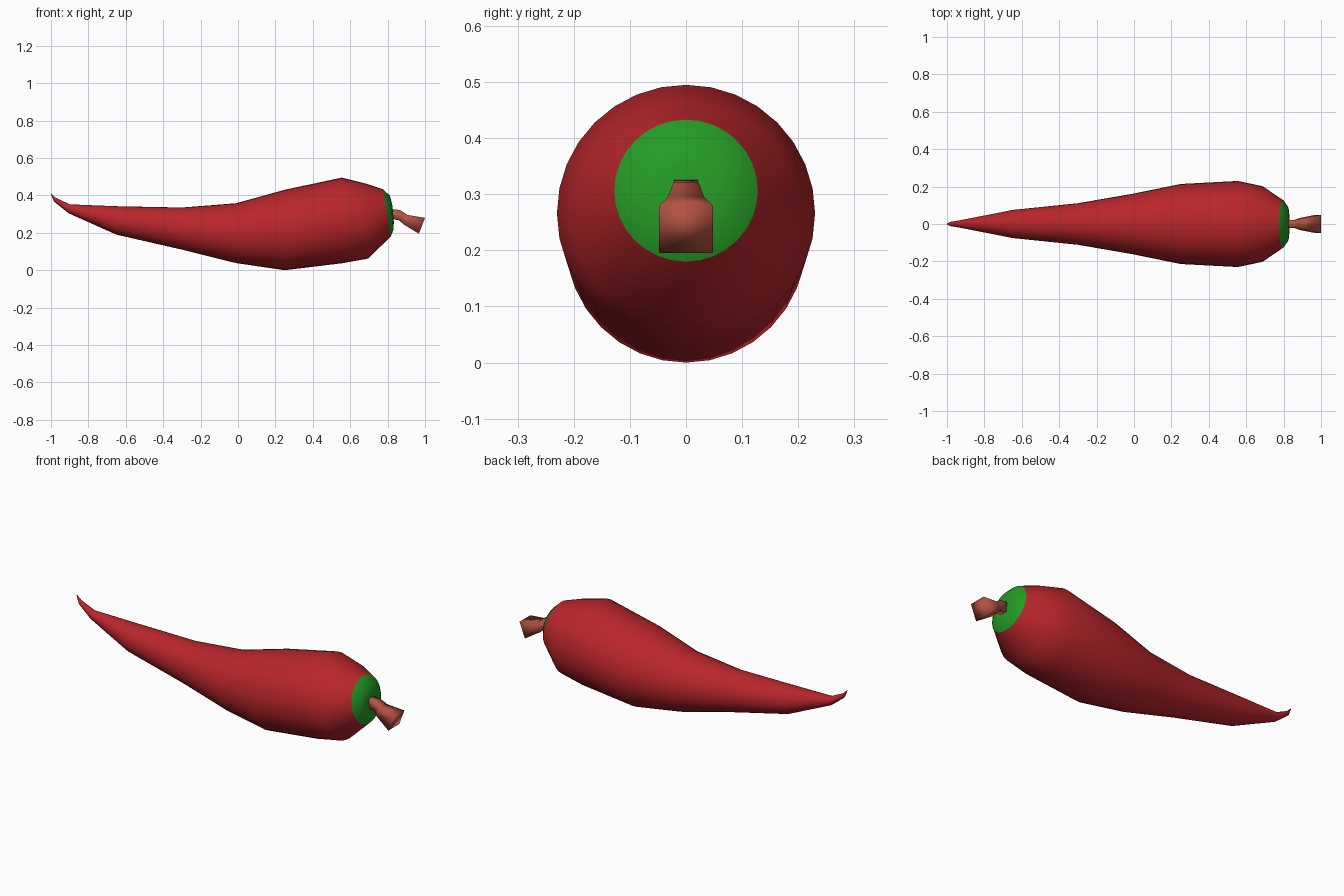
import bpy, math
from mathutils import Vector

if "Cube" in bpy.data.objects:
    bpy.data.objects.remove(bpy.data.objects["Cube"])


def material(name, color):
    m = bpy.data.materials.new(name)
    m.diffuse_color = (*color, 1)
    m.use_nodes = True
    m.node_tree.nodes["Principled BSDF"].inputs["Base Color"].default_value = m.diffuse_color
    return m


def loft(name, rings, sides, mat, caps, square=False):
    """Skin rings given as (top x, top z, bottom x, bottom z, half width)."""
    verts, faces = [], []
    k = math.sqrt(2) if square else 1
    for tx, tz, bx, bz, w in rings:
        mid = Vector(((tx + bx) / 2, 0, (tz + bz) / 2))
        up = Vector((tx - bx, 0, tz - bz)) / 2
        for i in range(sides):
            a = 2 * math.pi * (i + (0.5 if square else 0)) / sides
            verts.append(mid + up * k * math.cos(a)
                         + Vector((0, w * k * math.sin(a), 0)))
    n = len(rings)
    for r in range(n - 1):
        for i in range(sides):
            j = (i + 1) % sides
            faces.append((r * sides + i, (r + 1) * sides + i,
                          (r + 1) * sides + j, r * sides + j))
    if caps[0]:
        faces.append(tuple(range(sides)))
    if caps[1]:
        faces.append(tuple(reversed(range((n - 1) * sides, n * sides))))
    mesh = bpy.data.meshes.new(name)
    mesh.from_pydata(verts, [], faces)
    mesh.materials.append(mat)
    obj = bpy.data.objects.new(name, mesh)
    bpy.context.collection.objects.link(obj)
    # consistent outward normals, smooth all over
    bpy.ops.object.select_all(action='DESELECT')
    obj.select_set(True)
    bpy.context.view_layer.objects.active = obj
    bpy.ops.object.mode_set(mode='EDIT')
    bpy.ops.mesh.select_all(action='SELECT')
    bpy.ops.mesh.normals_make_consistent(inside=False)
    bpy.ops.object.mode_set(mode='OBJECT')
    bpy.ops.object.shade_smooth()
    return obj


red = material("pepper_red", (0.48, 0.019, 0.024))
green = material("calyx_green", (0.018, 0.33, 0.018))
brown = material("stem_brown", (0.45, 0.085, 0.055))

# Pepper flesh, from curled tip to shoulder
shoulder = (0.775, 0.433, 0.817, 0.18, 0.128)
loft("pepper_body", [
    (-1.00, 0.412, -1.00, 0.406, 0.003),
    (-0.975, 0.388, -0.983, 0.366, 0.012),
    (-0.90, 0.352, -0.905, 0.304, 0.025),
    (-0.65, 0.342, -0.65, 0.19, 0.075),
    (-0.30, 0.335, -0.30, 0.11, 0.111),
    (-0.01, 0.358, -0.01, 0.038, 0.161),
    (0.25, 0.43, 0.25, 0.0, 0.214),
    (0.555, 0.495, 0.555, 0.037, 0.23),
    (0.68, 0.464, 0.695, 0.062, 0.202),
    shoulder,
], 32, red, (True, False))

# Green cap closing the shoulder
loft("green_cap", [
    shoulder,
    (0.812, 0.398, 0.832, 0.217, 0.093),
    (0.826, 0.345, 0.833, 0.26, 0.043),
    (0.828, 0.312, 0.829, 0.298, 0.007),
], 32, green, (False, True))

# Square stem, flaring toward its cut end
loft("stem", [
    (0.80, 0.328, 0.80, 0.275, 0.02),
    (0.865, 0.322, 0.86, 0.268, 0.022),
    (0.905, 0.296, 0.885, 0.245, 0.032),
    (1.00, 0.28, 0.967, 0.195, 0.048),
], 4, brown, (True, True), square=True)
